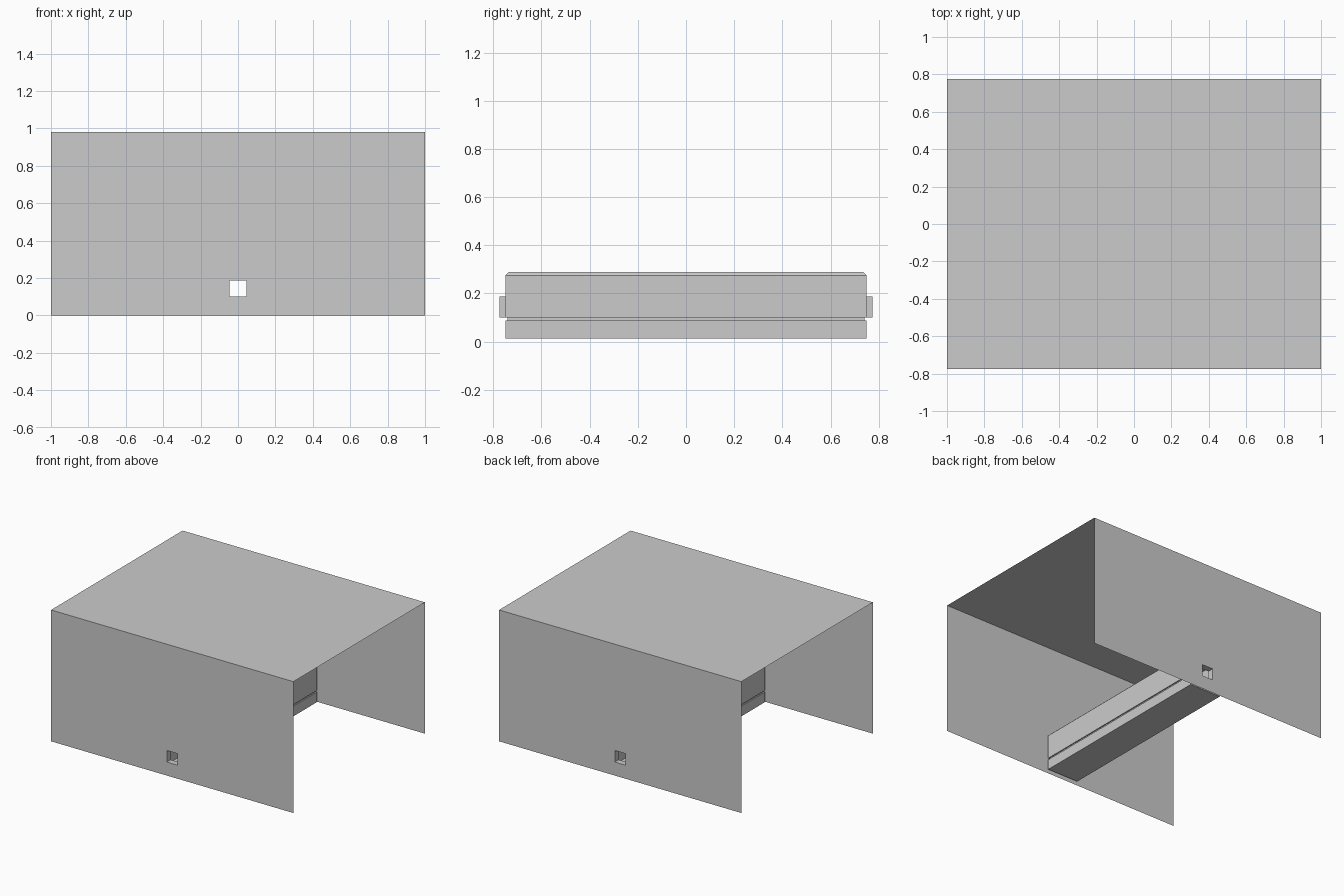
import bpy, bmesh

if "Cube" in bpy.data.objects:
    bpy.data.objects.remove(bpy.data.objects["Cube"])

HX, HY, H = 1.0, 0.775, 0.98            # cover half length, half depth, height
W, Z0, Z1 = 0.045, 0.101, 0.187         # square port half width, bottom, top
BX, BY = 0.128, 0.75                    # inner casing half sizes


def finish(bm, name):
    bmesh.ops.remove_doubles(bm, verts=bm.verts, dist=1e-5)
    bmesh.ops.recalc_face_normals(bm, faces=bm.faces)
    me = bpy.data.meshes.new(name)
    bm.to_mesh(me)
    bm.free()
    ob = bpy.data.objects.new(name, me)
    bpy.context.collection.objects.link(ob)
    return ob


def quad(bm, pts):
    return bm.faces.new([bm.verts.new(p) for p in pts])


def ring_stack(name, rings):
    """Closed solid from stacked rectangles (half x, half y, z)."""
    bm = bmesh.new()
    loops = [[bm.verts.new((sx * a, sy * b, z))
              for sx, sy in ((-1, -1), (1, -1), (1, 1), (-1, 1))]
             for a, b, z in rings]
    for lo, hi in zip(loops, loops[1:]):
        for i in range(4):
            j = (i + 1) % 4
            bm.faces.new((lo[i], lo[j], hi[j], hi[i]))
    bm.faces.new(loops[0][::-1])
    bm.faces.new(loops[-1])
    return finish(bm, name)


# Thin sheet cover: two walls with a square port and short sleeve, plus roof
bm = bmesh.new()
xs, zs = (-HX, -W, W, HX), (0, Z0, Z1, H)
port = ((-W, Z0), (W, Z0), (W, Z1), (-W, Z1))
for s in (-1, 1):
    y = s * HY
    for i in range(3):
        for k in range(3):
            if (i, k) != (1, 1):
                a, b, c, d = xs[i], xs[i + 1], zs[k], zs[k + 1]
                quad(bm, ((a, y, c), (b, y, c), (b, y, d), (a, y, d)))
    for i in range(4):
        (a, c), (b, d) = port[i], port[(i + 1) % 4]
        quad(bm, ((a, y, c), (b, y, d), (b, s * BY, d), (a, s * BY, c)))
for a, b in zip(xs, xs[1:]):
    quad(bm, ((a, -HY, H), (b, -HY, H), (b, HY, H), (a, HY, H)))
finish(bm, "sheet_cover")

# Inner casing: tray, seam groove, lid with chamfered top edges
g, c = 0.008, 0.015
casing = ring_stack("inner_casing", [
    (BX, BY, 0.0125), (BX, BY, 0.0875),
    (BX - g, BY - g, 0.0875), (BX - g, BY - g, 0.1),
    (BX, BY, 0.1), (BX, BY, 0.275), (BX - c, BY - c, 0.29)])

# Hollow the casing and open both ends through the ports
cavity = ring_stack("cavity_cutter", [(0.11, 0.73, 0.03), (0.11, 0.73, 0.27)])
slot = ring_stack("port_cutter", [(W, 0.9, Z0), (W, 0.9, Z1)])
for cutter in (cavity, slot):
    m = casing.modifiers.new(cutter.name, 'BOOLEAN')
    m.operation, m.solver, m.object = 'DIFFERENCE', 'EXACT', cutter
    cutter.hide_render = True
    cutter.hide_viewport = True
